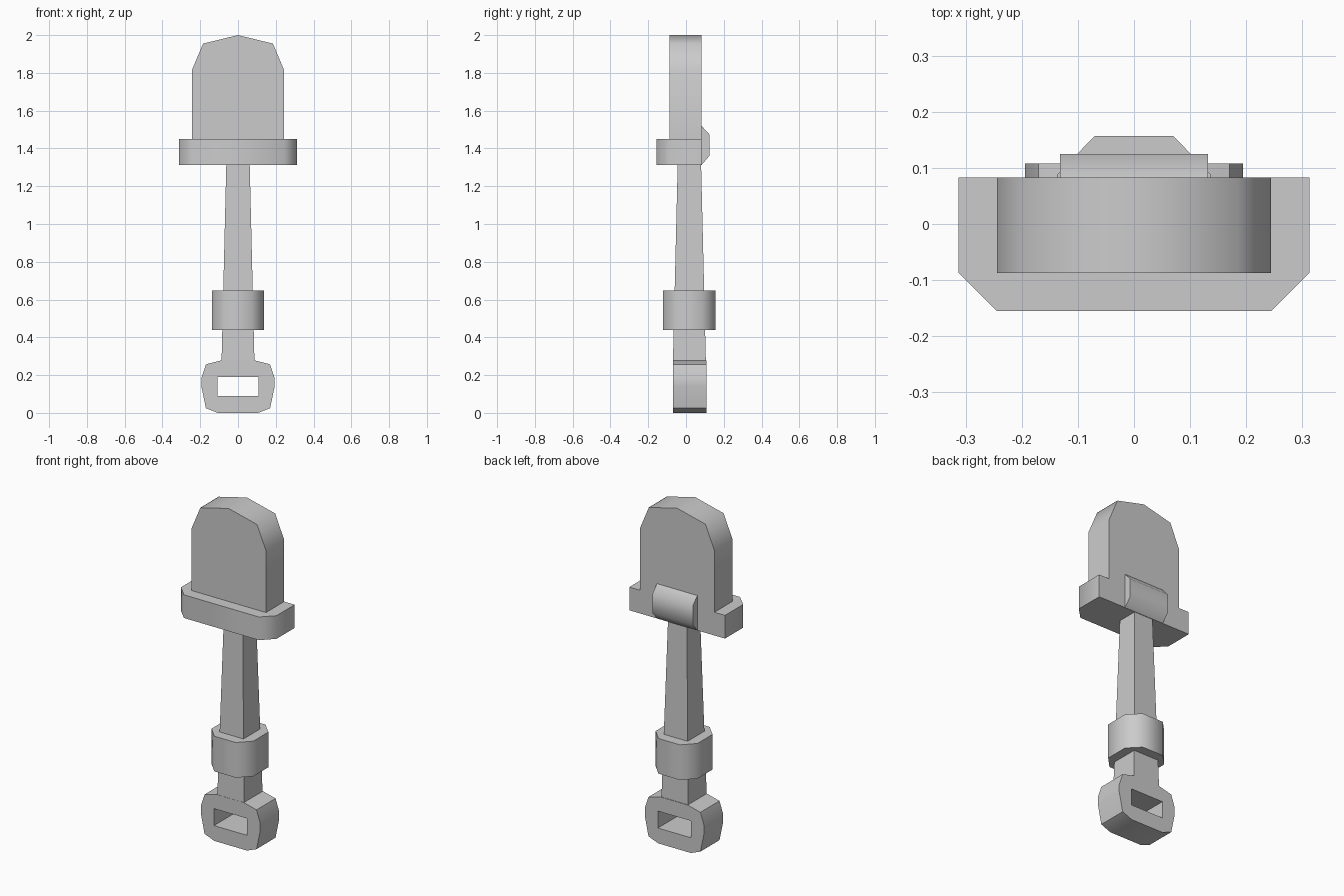
import bpy, bmesh, math
from mathutils import Vector

if "Cube" in bpy.data.objects:
    bpy.data.objects.remove(bpy.data.objects["Cube"])

AXES = {
    "x": lambda a, b, d: Vector((d, a, b)),   # profile in y,z
    "y": lambda a, b, d: Vector((a, d, b)),   # profile in x,z
    "z": lambda a, b, d: Vector((a, b, d)),   # profile in x,y
}


def mirrored(half):
    """Close a right-hand half outline by mirroring it across x = 0."""
    return half + [(-x, v) for x, v in reversed(half) if x > 0]


def finish(name, bm):
    bmesh.ops.recalc_face_normals(bm, faces=bm.faces)
    mesh = bpy.data.meshes.new(name)
    bm.to_mesh(mesh)
    bm.free()
    obj = bpy.data.objects.new(name, mesh)
    bpy.context.collection.objects.link(obj)
    bpy.ops.object.select_all(action="DESELECT")
    obj.select_set(True)
    bpy.context.view_layer.objects.active = obj
    bpy.ops.object.shade_smooth_by_angle(angle=math.radians(55))
    return obj


def prism(name, axis, outline, start, end, hole=None):
    """Extrude a profile along an axis, with an optional hole through it."""
    bm = bmesh.new()
    place = AXES[axis]
    loops = [[bm.verts.new(place(a, b, start)) for a, b in pts]
             for pts in (outline, hole) if pts]
    if hole:
        edges = [bm.edges.new((lp[i - 1], lp[i])) for lp in loops for i in range(len(lp))]
        normal = place(0, 0, 1)
        bmesh.ops.triangle_fill(bm, use_beauty=True, edges=edges, normal=normal)
    else:
        bm.faces.new(loops[0])
    grown = bmesh.ops.extrude_face_region(bm, geom=bm.faces[:], use_keep_orig=True)["geom"]
    verts = [g for g in grown if isinstance(g, bmesh.types.BMVert)]
    bmesh.ops.translate(bm, verts=verts, vec=place(0, 0, end - start))
    return finish(name, bm)


# Blade with a faceted tip
prism("blade", "y", mirrored([(0, 2.0), (0.185, 1.955), (0.244, 1.815), (0.244, 1.45)]),
      -0.087, 0.083)

# Wide collar under the blade, chamfered at the front
prism("blade_collar", "z", mirrored([(0.313, 0.083), (0.313, -0.087), (0.245, -0.155)]),
      1.313, 1.45)

# Raised rib on the back
prism("back_rib", "x", [(0.083, 1.313), (0.125, 1.362), (0.125, 1.473), (0.083, 1.519)],
      -0.132, 0.132)

# Tapered square shaft
bm = bmesh.new()
bmesh.ops.create_cone(bm, cap_ends=True, segments=4, radius1=0.087 * math.sqrt(2),
                      radius2=0.062 * math.sqrt(2), depth=1.035)
for v in bm.verts:
    x, y, z = v.co
    c = math.sqrt(0.5)
    v.co = ((x - y) * c, (x + y) * c + 0.018, z + 0.278 + 1.035 / 2)
finish("shaft", bm)

# Eight-sided band around the shaft
prism("shaft_band", "z", mirrored([(0.07, 0.157), (0.137, 0.088), (0.137, -0.052), (0.07, -0.121)]),
      0.44, 0.648)

# Grip with a rectangular hand hole
prism("grip", "y",
      mirrored([(0.087, 0.278), (0.17, 0.257), (0.194, 0.185), (0.194, 0.14),
                (0.17, 0.025), (0.107, 0.0)]),
      -0.07, 0.108,
      hole=mirrored([(0.108, 0.19), (0.108, 0.09)]))
